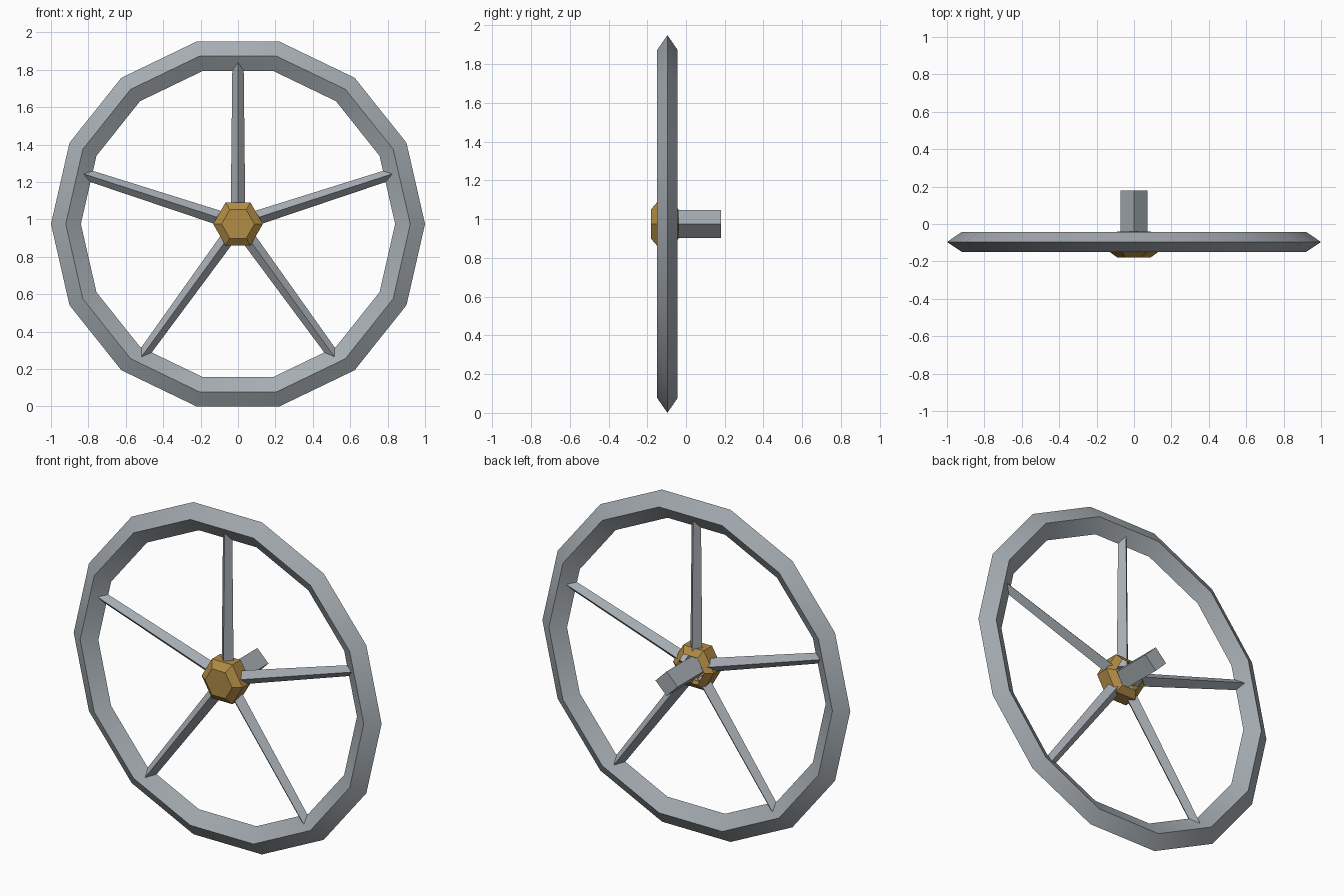
import bpy, bmesh, math
from mathutils import Matrix, Vector

if "Cube" in bpy.data.objects:
    bpy.data.objects.remove(bpy.data.objects["Cube"])

CZ = 0.975        # axle height
WHEEL_Y = -0.096  # plane of the wheel


def material(name, rgb):
    m = bpy.data.materials.new(name)
    m.diffuse_color = (*rgb, 1)
    m.use_nodes = True
    m.node_tree.nodes["Principled BSDF"].inputs["Base Color"].default_value = m.diffuse_color
    return m


STEEL = material("grey steel", (0.38, 0.42, 0.45))
BRASS = material("brass", (0.44, 0.26, 0.06))


def ring(bm, n, r, y):
    """Ring of n vertices around the wheel axle (the y axis)."""
    return [bm.verts.new((r * math.cos(2 * math.pi * i / n), y,
                          r * math.sin(2 * math.pi * i / n))) for i in range(n)]


def lathe(name, n, profile, mat, closed=False, cap_start=False, cap_end=False):
    """Join rings given as (radius, y) into one faceted turned part."""
    bm = bmesh.new()
    rings = [ring(bm, n, r, y) for r, y in profile]
    pairs = list(zip(rings, rings[1:]))
    if closed:
        pairs.append((rings[-1], rings[0]))
    for a, b in pairs:
        for i in range(n):
            j = (i + 1) % n
            bm.faces.new((a[i], a[j], b[j], b[i]))
    if cap_start:
        bm.faces.new(rings[0])
    if cap_end:
        bm.faces.new(rings[-1])
    bmesh.ops.recalc_face_normals(bm, faces=bm.faces)
    return finish(name, bm, mat)


def finish(name, bm, mat):
    me = bpy.data.meshes.new(name)
    bm.to_mesh(me)
    bm.free()
    me.materials.append(mat)
    ob = bpy.data.objects.new(name, me)
    ob.location.z = CZ
    bpy.context.collection.objects.link(ob)
    return ob


# Rim: diamond section swept round 14 sides, soft along its length
rim = lathe("rim", 14, [(1.0, WHEEL_Y), (0.921, WHEEL_Y - 0.053),
                        (0.84, WHEEL_Y), (0.921, WHEEL_Y + 0.053)],
            STEEL, closed=True)
bpy.context.view_layer.objects.active = rim
rim.select_set(True)
bpy.ops.object.shade_smooth_by_angle(angle=math.radians(30))

# Hub: bevelled hexagon, open at the back around the axle
lathe("hub", 6, [(0.088, -0.18), (0.133, -0.147), (0.133, -0.07), (0.09, -0.04)],
      BRASS, cap_start=True)

# Axle: square bar standing on its edge
lathe("axle", 4, [(0.072, -0.12), (0.072, 0.18)], STEEL,
      cap_start=True, cap_end=True)

# Spokes: five tapered square bars with a ridge facing front
for k in range(5):
    bm = bmesh.new()
    bmesh.ops.create_cone(bm, cap_ends=True, segments=4, radius1=0.039,
                          radius2=0.03, depth=0.815)
    # point the corners along x and y
    if abs(abs(bm.verts[:][0].co.x) - abs(bm.verts[:][0].co.y)) < 0.005:
        bmesh.ops.rotate(bm, verts=bm.verts, matrix=Matrix.Rotation(math.pi / 4, 3, 'Z'))
    bmesh.ops.translate(bm, verts=bm.verts, vec=Vector((0, 0, 0.06 + 0.815 / 2)))
    bmesh.ops.rotate(bm, verts=bm.verts,
                     matrix=Matrix.Rotation(k * math.tau / 5, 3, 'Y'))
    bmesh.ops.translate(bm, verts=bm.verts, vec=Vector((0, WHEEL_Y, 0)))
    finish(f"spoke_{k + 1}", bm, STEEL)
